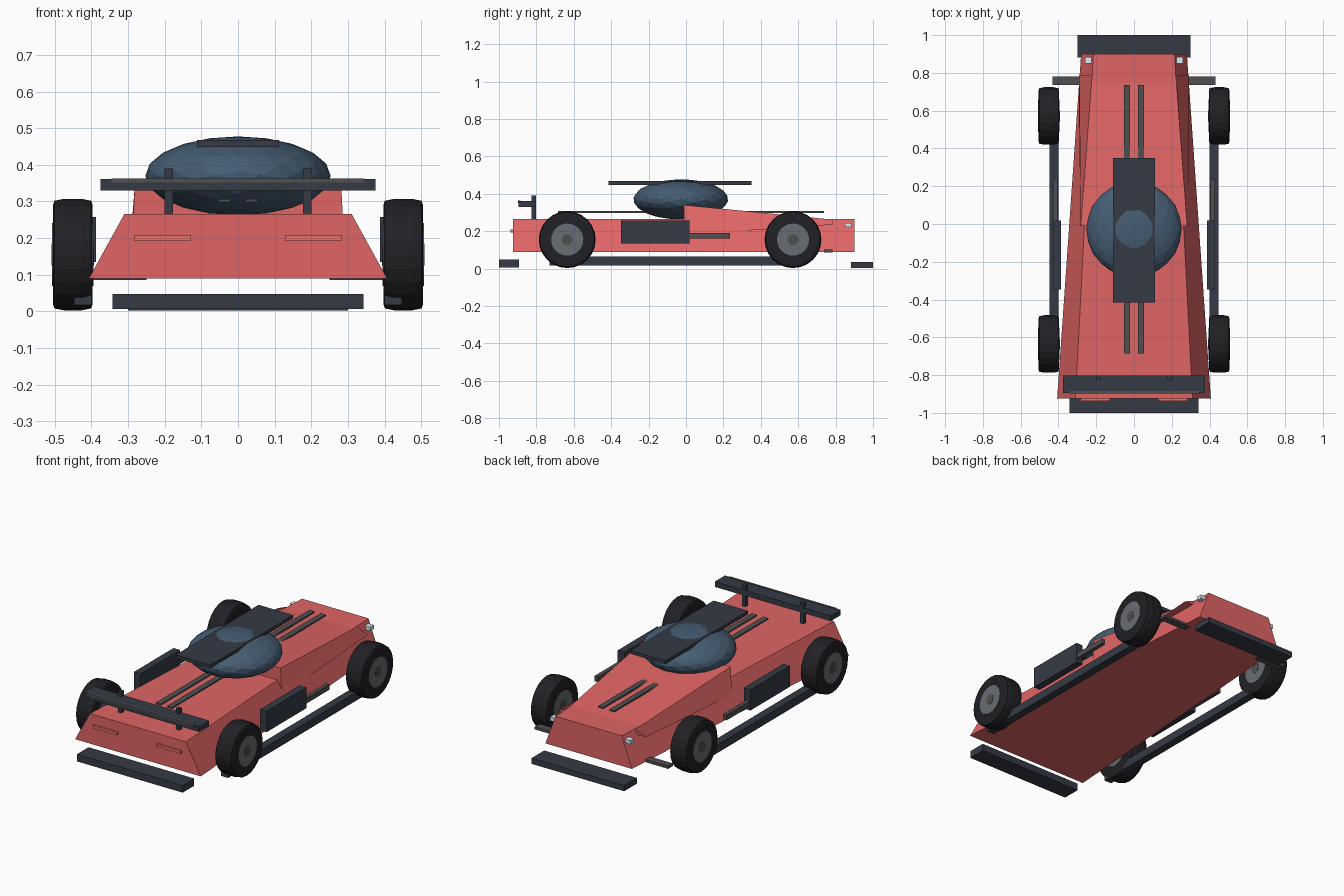
import bpy, bmesh
from math import pi, radians, sin, cos
from mathutils import Matrix

if "Cube" in bpy.data.objects:
    bpy.data.objects.remove(bpy.data.objects["Cube"])


def material(name, col):
    m = bpy.data.materials.new(name)
    m.diffuse_color = (*col, 1)
    m.use_nodes = True
    m.node_tree.nodes["Principled BSDF"].inputs["Base Color"].default_value = m.diffuse_color
    return m


RED = material("red_paint", (0.75, 0.13, 0.13))
NAVY = material("dark_trim", (0.035, 0.042, 0.06))
GLASS = material("canopy_glass", (0.06, 0.11, 0.17))
RUBBER = material("rubber", (0.015, 0.015, 0.019))
RIM = material("rim_grey", (0.14, 0.15, 0.17))
STEEL = material("dark_steel", (0.08, 0.08, 0.08))
LAMP = material("lamp_white", (0.7, 0.85, 0.9))
TAIL = material("lamp_red", (0.8, 0.16, 0.12))


def finish(name, bm, mat):
    bmesh.ops.recalc_face_normals(bm, faces=bm.faces)
    me = bpy.data.meshes.new(name)
    bm.to_mesh(me)
    bm.free()
    me.materials.append(mat)
    ob = bpy.data.objects.new(name, me)
    bpy.context.collection.objects.link(ob)
    return ob


def hull(name, stations, mat):
    """Loft of symmetric trapezoids: (y, z_low, half_low, z_high, half_high)."""
    bm = bmesh.new()
    rings = [[bm.verts.new(p) for p in
              ((-wl, y, zl), (wl, y, zl), (wh, y, zh), (-wh, y, zh))]
             for y, zl, wl, zh, wh in stations]
    for a, b in zip(rings, rings[1:]):
        for i in range(4):
            j = (i + 1) % 4
            bm.faces.new((a[i], a[j], b[j], b[i]))
    bm.faces.new(rings[0])
    bm.faces.new(rings[-1])
    return finish(name, bm, mat)


def box(name, x, y, z, mat):
    bm = bmesh.new()
    size = [b - a for a, b in (x, y, z)]
    mid = [(a + b) / 2 for a, b in (x, y, z)]
    bmesh.ops.create_cube(bm, size=1, matrix=Matrix.Translation(mid) @ Matrix.Diagonal((*size, 1)))
    return finish(name, bm, mat)


def pair(name, x, y, z, mat):
    box("right_" + name, x, y, z, mat)
    box("left_" + name, (-x[1], -x[0]), y, z, mat)


def lathe_x(name, profile, centre, mat, n=24):
    """Revolve (x, radius) points round an axis parallel to x."""
    bm = bmesh.new()
    cx, cy, cz = centre
    rings = [[bm.verts.new((cx + x, cy + r * cos(2 * pi * k / n), cz + r * sin(2 * pi * k / n)))
              for k in range(n)] for x, r in profile]
    for a, b in zip(rings, rings[1:]):
        for i in range(n):
            j = (i + 1) % n
            bm.faces.new((a[i], a[j], b[j], b[i]))
    bm.faces.new(rings[0])
    bm.faces.new(rings[-1])
    return finish(name, bm, mat)


# Body shell and raised wedge deck
hull("body", [(-0.925, 0.09, 0.407, 0.266, 0.31), (0.9, 0.09, 0.28, 0.266, 0.215)], RED)
hull("wedge_deck", [(-0.01, 0.18, 0.29, 0.34, 0.282), (0.785, 0.235, 0.29, 0.262, 0.222)], RED)

# Faceted canopy, turned so an edge midpoint is uppermost
bm = bmesh.new()
bmesh.ops.create_icosphere(bm, subdivisions=3, radius=1)
turn = Matrix.Rotation(pi / 2, 4, 'Z') @ Matrix.Rotation(radians(31.717), 4, 'Y')
bmesh.ops.transform(bm, verts=bm.verts, matrix=Matrix.Translation((0, -0.028, 0.37))
                    @ Matrix.Diagonal((0.253, 0.253, 0.108, 1)) @ turn)
finish("canopy", bm, GLASS)

# Roof panel and racing stripes
box("roof_panel", (-0.112, 0.112), (-0.415, 0.35), (0.448, 0.468), NAVY)
pair("stripe", (0.02, 0.053), (-0.685, 0.737), (0.298, 0.307), STEEL)

# Wing on two posts
box("wing", (-0.375, 0.375), (-0.895, -0.802), (0.33, 0.361), NAVY)
box("wing_strip", (-0.345, 0.345), (-0.898, -0.885), (0.352, 0.363), STEEL)
pair("wing_post", (0.177, 0.2), (-0.825, -0.802), (0.25, 0.39), NAVY)

# Low bumpers and side skirts
box("front_bumper", (-0.342, 0.342), (-1.0, -0.893), (0.006, 0.048), NAVY)
box("rear_bumper", (-0.3, 0.3), (0.882, 1.0), (0.003, 0.036), NAVY)
pair("skirt", (0.4, 0.447), (-0.73, 0.6), (0.017, 0.065), NAVY)

# Side pods, exhausts and outrigger blades
pair("side_pod", (0.387, 0.43), (-0.348, 0.018), (0.135, 0.257), NAVY)
pair("exhaust", (0.405, 0.428), (-0.1, 0.235), (0.16, 0.191), STEEL)
pair("outrigger", (0.25, 0.432), (0.737, 0.782), (0.086, 0.101), STEEL)

# Lamps
pair("white_lamp", (0.222, 0.26), (0.85, 0.885), (0.222, 0.245), LAMP)
pair("red_lamp", (0.128, 0.284), (-0.937, -0.915), (0.193, 0.209), TAIL)

# Wheels: tyre, rim and hub cap
for side, s in (("left", -1), ("right", 1)):
    for end, y in (("front", -0.635), ("rear", 0.572)):
        c = (s * 0.451, y, 0.155)
        lathe_x(f"{side}_{end}_tyre", [(-0.054, 0.135), (-0.05, 0.147), (-0.025, 0.152),
                                       (0.025, 0.152), (0.05, 0.147), (0.054, 0.135)], c, RUBBER)
        lathe_x(f"{side}_{end}_rim", [(-0.056, 0.086), (0.056, 0.086)], c, RIM)
        lathe_x(f"{side}_{end}_hub", [(-0.058, 0.03), (0.058, 0.03)], c, STEEL, 12)
